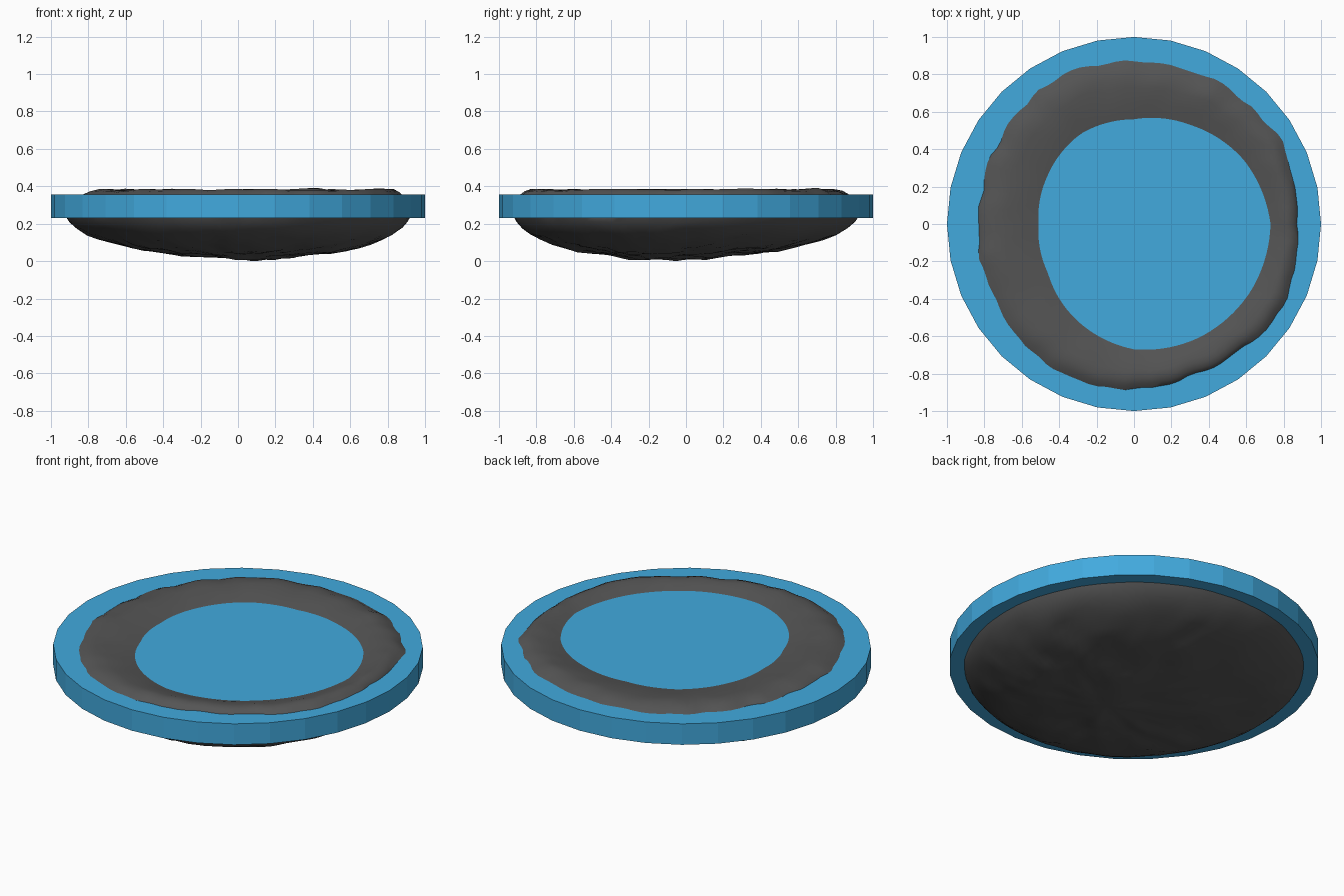
import bpy, bmesh, math
from mathutils import Vector, noise

if "Cube" in bpy.data.objects:
    bpy.data.objects.remove(bpy.data.objects["Cube"])

def material(name, rgb):
    m = bpy.data.materials.new(name)
    m.diffuse_color = (*rgb, 1)
    m.use_nodes = True
    m.node_tree.nodes["Principled BSDF"].inputs["Base Color"].default_value = m.diffuse_color
    return m

blue = material("water blue", (0.054, 0.40, 0.73))
grey = material("dark rock", (0.09, 0.09, 0.09))

def add_object(name, bm, mat):
    bmesh.ops.recalc_face_normals(bm, faces=bm.faces)
    me = bpy.data.meshes.new(name)
    bm.to_mesh(me)
    bm.free()
    me.materials.append(mat)
    ob = bpy.data.objects.new(name, me)
    bpy.context.collection.objects.link(ob)
    return ob

# Water disc: flat 32-sided slab
bm = bmesh.new()
rings = [[bm.verts.new((math.sin(i * math.tau / 32), math.cos(i * math.tau / 32), z))
          for i in range(32)] for z in (0.23, 0.355)]
for r in rings:
    bm.faces.new(r)
for i in range(32):
    j = (i + 1) % 32
    bm.faces.new((rings[0][i], rings[0][j], rings[1][j], rings[1][i]))
add_object("water_disc", bm, blue)

# Rock basin: shoreline radii every 30 degrees, inside and outside the water line
INNER = [.73, .68, .61, .56, .56, .53, .51, .53, .60, .67, .70, .72]
OUTER = [.87, .90, .88, .87, .88, .84, .83, .85, .88, .88, .87, .91]
# Underside profile (radius, height) from the lowest point outward
UNDER = [(.06, .012), (.14, .017), (.22, .023), (.30, .030), (.38, .038), (.46, .048),
         (.54, .060), (.62, .076), (.69, .094), (.76, .117), (.82, .144), (.87, .176),
         (.905, .21), (.92, .235)]
N = 112

def around(table, a):
    t = a / math.tau * 12
    i = int(t)
    f = t - i
    return table[i % 12] * (1 - f) + table[(i + 1) % 12] * f

def lump(p, freq, seed):
    return noise.noise(Vector(p) * freq + Vector((seed, seed * 2, seed * 3)))

bm = bmesh.new()
rings = []
for r, z in UNDER:
    ring = []
    for i in range(N):
        a = math.tau * i / N
        c, s = math.cos(a), math.sin(a)
        k = 1 - r / 0.92
        x, y = r * c + 0.10 * k, r * s - 0.12 * k
        p = (x, y, z * 2)
        n = 0.013 * lump(p, 5, 3) + 0.012 * lump(p, 11, 7)
        g = 1 + (0.7 * n if r > 0.6 else 0)
        ring.append(bm.verts.new((x * g, y * g, z + n * (1 if r < 0.85 else 0.5))))
    rings.append(ring)
# Scale the underside so that its lowest point sits on the ground
low = min(v.co.z for v in bm.verts)
for v in bm.verts:
    if v.co.z < 0.23:
        v.co.z = 0.23 - (0.23 - v.co.z) * 0.23 / (0.23 - low)

# Rim: outer wall through the water, rounded crest, slope down under the water
for step in range(9):
    ring = []
    for i in range(N):
        a = math.tau * i / N
        c, s = math.cos(a), math.sin(a)
        ri, ro = around(INNER, a), around(OUTER, a)
        w = ro - ri
        ro += 0.022 * lump((c, s, 0), 7, 5)
        crest = 0.384 + 0.012 * lump((c, s, 0), 3, 9)
        r, z = [((0.92 + ro) / 2, 0.30), (ro, 0.355), (ro - .12 * w, 0.372),
                (ro - .28 * w, crest), (ro - .45 * w, crest), (ri + .28 * w, 0.371),
                (ri, 0.355), (ri - .08, 0.335), (ri * .5, 0.30)][step]
        if step in (2, 3, 4):
            z += 0.007 * lump((r * c, r * s, 0), 9, 2)
        ring.append(bm.verts.new((r * c, r * s, z)))
    rings.append(ring)

for lo, hi in zip(rings, rings[1:]):
    for i in range(N):
        j = (i + 1) % N
        bm.faces.new((lo[i], lo[j], hi[j], hi[i]))
for ring in (rings[0], rings[-1]):
    mid = sum((v.co for v in ring), Vector()) / N
    cv = bm.verts.new(mid)
    for i in range(N):
        bm.faces.new((cv, ring[i], ring[(i + 1) % N]))
rock = add_object("rock_basin", bm, grey)
bpy.context.view_layer.objects.active = rock
rock.select_set(True)
bpy.ops.object.shade_smooth_by_angle(angle=math.radians(30))
